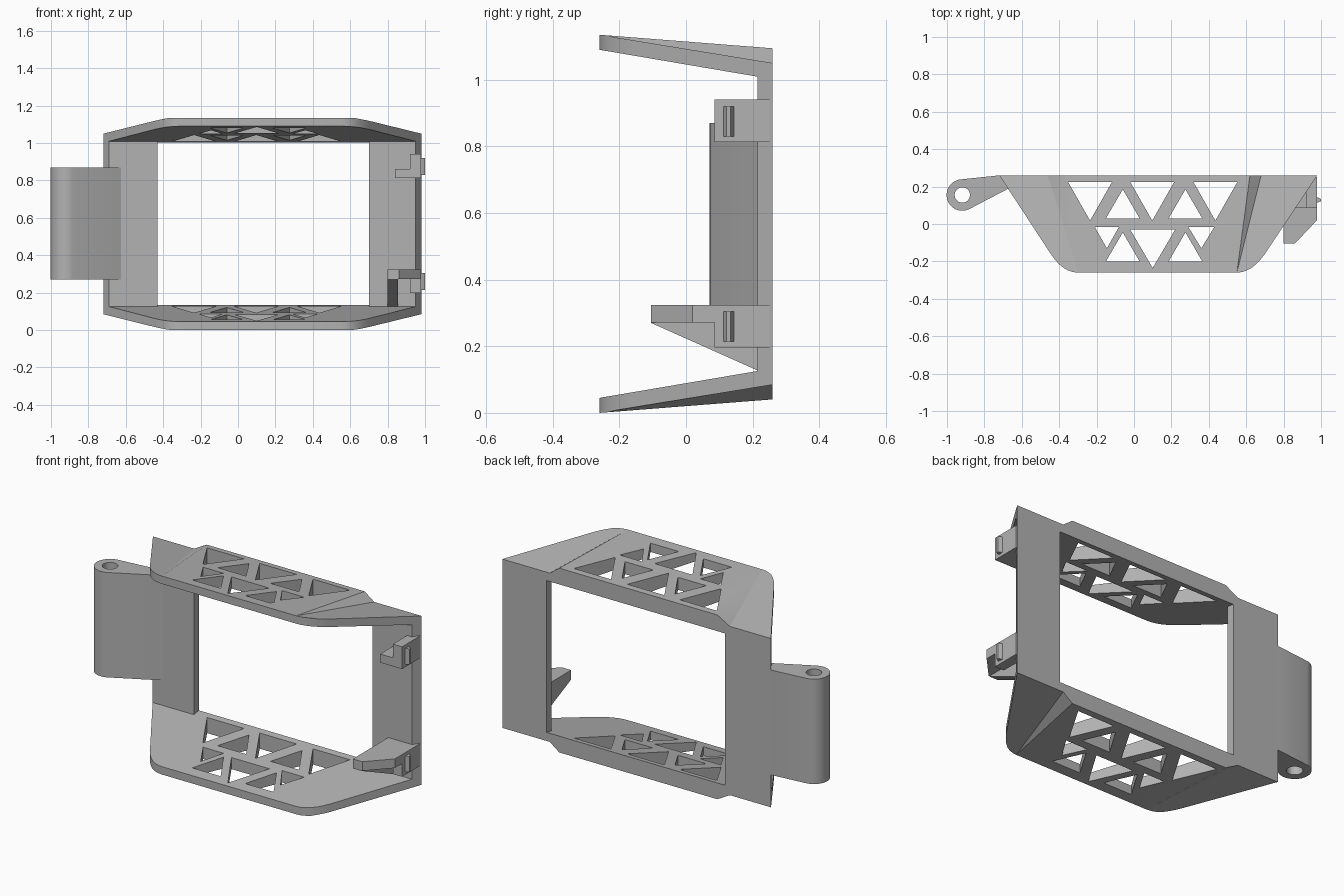
import bpy, bmesh, math

if "Cube" in bpy.data.objects:
    bpy.data.objects.remove(bpy.data.objects["Cube"])

MID = 0.5675  # mirror height between the two plates

grey = bpy.data.materials.new("light grey")
grey.diffuse_color = (0.45, 0.45, 0.45, 1)
grey.use_nodes = True
grey.node_tree.nodes["Principled BSDF"].inputs["Base Color"].default_value = grey.diffuse_color


def finish(bm, name):
    bmesh.ops.recalc_face_normals(bm, faces=bm.faces)
    me = bpy.data.meshes.new(name)
    bm.to_mesh(me)
    bm.free()
    me.materials.append(grey)
    ob = bpy.data.objects.new(name, me)
    bpy.context.collection.objects.link(ob)
    return ob


def add_prism(bm, pts, lo, hi, axis="z"):
    """Extrude a 2D outline: (x, y) along z, or (y, z) along x."""
    def co(p, t):
        return (p[0], p[1], t) if axis == "z" else (t, p[0], p[1])
    a = [bm.verts.new(co(p, lo)) for p in pts]
    b = [bm.verts.new(co(p, hi)) for p in pts]
    n = len(pts)
    bm.faces.new(a)
    bm.faces.new(b)
    for i in range(n):
        j = (i + 1) % n
        bm.faces.new((a[i], a[j], b[j], b[i]))


def prism(name, pts, lo, hi, axis="z"):
    bm = bmesh.new()
    add_prism(bm, pts, lo, hi, axis)
    return finish(bm, name)


def box(name, x, y, z):
    return prism(name, [(x[0], y[0]), (x[1], y[0]), (x[1], y[1]), (x[0], y[1])], *z)


def cut(ob, cutter):
    cutter.hide_render = True
    cutter.hide_viewport = True
    cutter.display_type = "WIRE"
    m = ob.modifiers.new("cut", "BOOLEAN")
    m.object = cutter
    m.solver = "EXACT"


def corner(p0, c, p1, n=6):
    """Rounded corner as a quadratic arc."""
    return [tuple((1 - t) ** 2 * a + 2 * t * (1 - t) * b + t * t * d
                  for a, b, d in zip(p0, c, p1)) for t in (i / n for i in range(n + 1))]


# Sloped plates: flat wings, steep strips, raised centre panel
left_arc = corner((-0.445, -0.16), (-0.38, -0.26), (-0.30, -0.26))
right_arc = corner((0.55, -0.26), (0.63, -0.26), (0.70, -0.16))
wing_l = [(-0.72, 0.26)] + left_arc + [(-0.46, 0.26)]
strip_l = [(-0.46, 0.26), (-0.30, -0.26), (-0.38, 0.26)]
panel = [(-0.38, 0.26), (-0.30, -0.26), (0.55, -0.26), (0.62, 0.26)]
strip_r = [(0.62, 0.26), (0.55, -0.26), (0.68, 0.26)]
wing_r = [(0.68, 0.26)] + right_arc + [(0.98, 0.26)]

bm = bmesh.new()
vd = {}
for region in (wing_l, strip_l, panel, strip_r, wing_r):
    vs = []
    for p in region:
        k = (round(p[0], 4), round(p[1], 4))
        if k not in vd:
            vd[k] = bm.verts.new((k[0], k[1], 1.09 - (k[1] + 0.26) * 0.17 - MID))
        vs.append(vd[k])
    bm.faces.new(vs)
ext = bmesh.ops.extrude_face_region(bm, geom=bm.faces[:], use_keep_orig=True)
for v in [g for g in ext["geom"] if isinstance(g, bmesh.types.BMVert)]:
    raised = -0.40 < v.co.x < 0.65
    v.co.z = 1.135 - (v.co.y + 0.26) * (0.078 if raised else 0.163) - MID
plates = finish(bm, "sloped_plates")
plates.location.z = MID

# Triangular lattice openings
bm = bmesh.new()
for cx in (-0.235, 0.0975, 0.435):
    add_prism(bm, [(cx - 0.117, 0.224), (cx, 0.018), (cx + 0.117, 0.224)], 0.9, 1.3)
for cx in (-0.06, 0.275):
    for y in (0.03, -0.2):
        add_prism(bm, [(cx - 0.09, y), (cx + 0.09, y), (cx, y + 0.155)], 0.9, 1.3)
for cx, w, tip in ((-0.145, 0.065, -0.13), (0.10, 0.12, -0.235), (0.36, 0.07, -0.13)):
    top = -0.03 if w > 0.1 else -0.015
    add_prism(bm, [(cx - w, top), (cx, tip), (cx + w, top)], 0.9, 1.3)
cut(plates, finish(bm, "lattice_cutter"))
mir = plates.modifiers.new("mirror", "MIRROR")
mir.use_axis = (False, False, True)
mir.use_mirror_merge = False

# Side columns joining the plates, with slanted outer faces
for name, inner, outer, s in (("left_column", -0.43, -0.72, 1), ("right_column", 0.70, 0.98, -1)):
    prism(name, [(inner, 0.26), (outer, 0.26), (outer + s * 0.03, 0.215), (inner, 0.215)],
          0.092, 1.043)

# Hinge arm with a pin hole
cx, cy, r = -0.918, 0.155, 0.084
arc = [(cx + r * math.cos(math.radians(a)), cy + r * math.sin(math.radians(a)))
       for a in range(95, 300, 8)]
arm = prism("hinge_arm", arc + [(-0.67, 0.19), (-0.62, 0.218), (-0.62, 0.245), (-0.72, 0.26)],
            0.27, 0.87)
cut(arm, prism("pin_cutter", [(cx + 0.041 * math.cos(i * math.tau / 32),
                               cy + 0.041 * math.sin(i * math.tau / 32)) for i in range(32)],
               0.1, 1.0))

# Upper clip: block with a small ledge
box("upper_clip_block", (0.92, 0.978), (0.085, 0.25), (0.813, 0.94))
box("upper_clip_ledge", (0.84, 0.93), (0.085, 0.22), (0.813, 0.862))

# Lower clip: block, long ledge and sloping gusset
box("lower_clip_block", (0.92, 0.978), (0.085, 0.25), (0.197, 0.324))
prism("lower_clip_ledge", [(0.80, -0.105), (0.86, -0.105), (0.978, 0.02),
                           (0.978, 0.22), (0.80, 0.22)], 0.272, 0.324)
prism("lower_gusset", [(-0.105, 0.30), (-0.105, 0.27), (0.22, 0.125), (0.22, 0.30)],
      0.80, 0.855, "x")

# Pointed catches on the clips
for name, z in (("upper_catch", 0.83), ("lower_catch", 0.215)):
    prism(name, [(0.97, 0.11), (1.0, 0.122), (1.0, 0.134), (0.97, 0.147)], z, z + 0.09)

for ob in bpy.context.collection.objects:
    if ob.name in ("hinge_arm", "sloped_plates"):
        bpy.context.view_layer.objects.active = ob
        bpy.ops.object.select_all(action="DESELECT")
        ob.select_set(True)
        bpy.ops.object.shade_smooth_by_angle(angle=math.radians(30))
